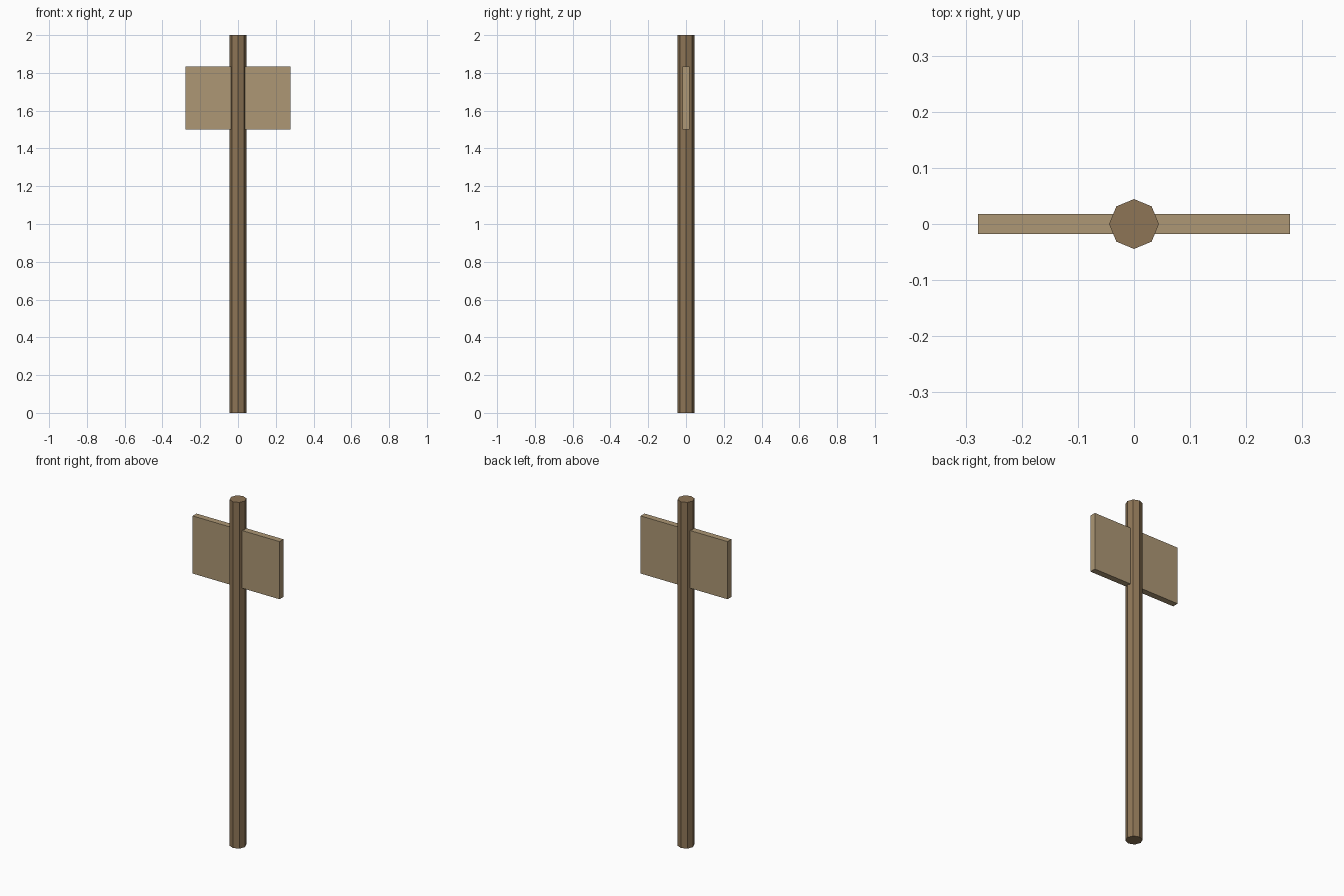
import bpy

if "Cube" in bpy.data.objects:
    bpy.data.objects.remove(bpy.data.objects["Cube"])


def paint(obj, name, color):
    mat = bpy.data.materials.new(name)
    mat.diffuse_color = (*color, 1.0)
    mat.use_nodes = True
    mat.node_tree.nodes["Principled BSDF"].inputs["Base Color"].default_value = mat.diffuse_color
    obj.data.materials.append(mat)


# Eight-sided wooden post, corners on the x and y axes
bpy.ops.mesh.primitive_cylinder_add(vertices=8, radius=0.0444, depth=2.0, location=(0, 0, 1.0))
post = bpy.context.object
post.name = "post"
paint(post, "dark_wood", (0.27, 0.178, 0.093))

# Flat sign board running through the post
bpy.ops.mesh.primitive_cube_add(size=1, location=(0, 0, 1.668))
board = bpy.context.object
board.name = "sign_board"
board.scale = (0.556, 0.0355, 0.333)
bpy.ops.object.transform_apply(location=False, rotation=False, scale=True)
paint(board, "light_wood", (0.418, 0.31, 0.178))
